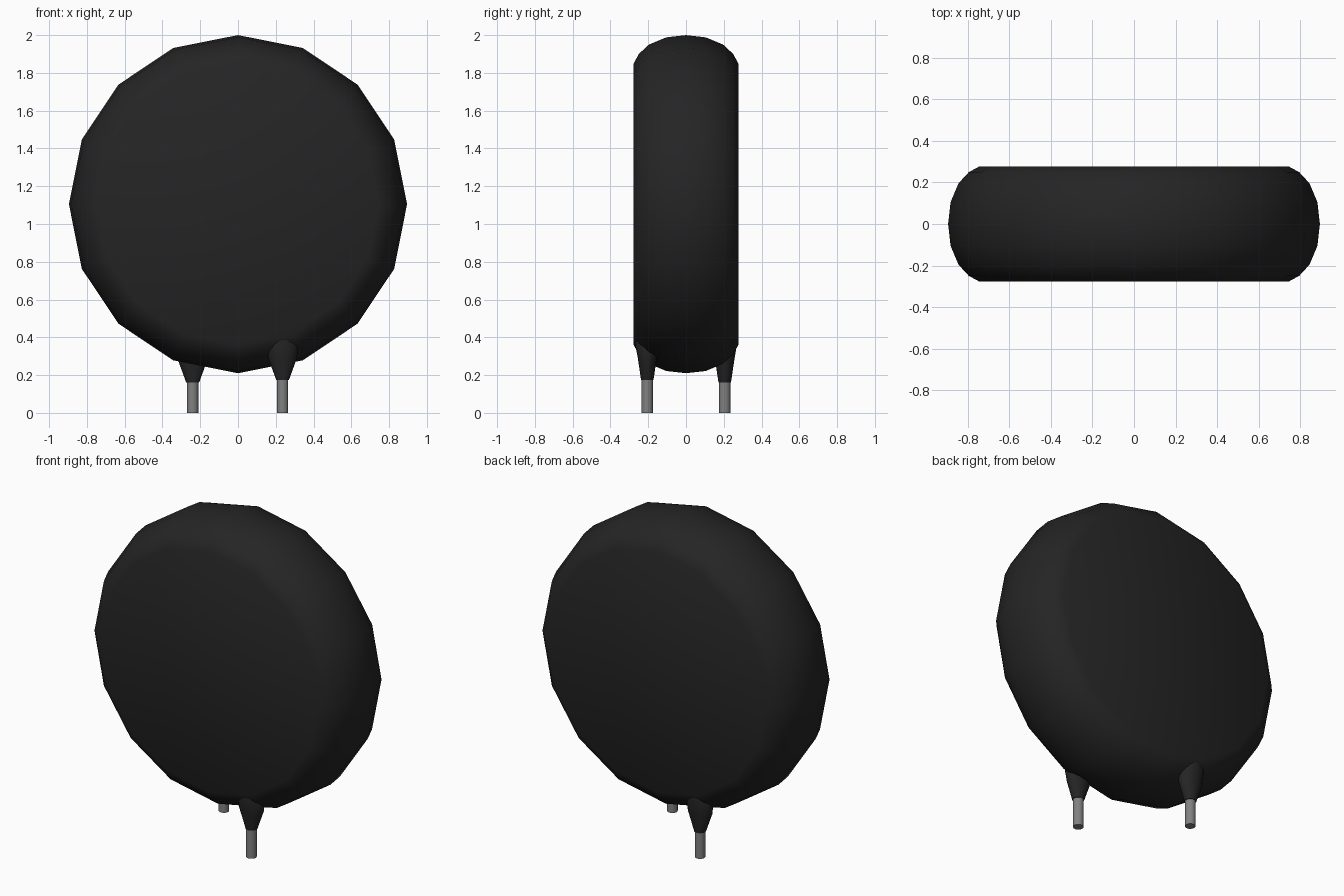
import bpy, bmesh, math
from mathutils import Matrix

if "Cube" in bpy.data.objects:
    bpy.data.objects.remove(bpy.data.objects["Cube"], do_unlink=True)


def material(name, rgb):
    mat = bpy.data.materials.new(name)
    mat.use_nodes = True
    mat.diffuse_color = (*rgb, 1)
    bsdf = mat.node_tree.nodes["Principled BSDF"]
    bsdf.inputs["Base Color"].default_value = (*rgb, 1)
    bsdf.inputs["Roughness"].default_value = 0.6
    return mat


black = material("black coating", (0.018, 0.018, 0.018))
metal = material("grey metal", (0.22, 0.22, 0.22))


def stacked_rings(name, rings, sides, mat, matrix, angle=35):
    """Capped solid from (radius x, radius y, height) rings along local z."""
    bm = bmesh.new()
    loops = []
    for rx, ry, h in rings:
        loops.append([bm.verts.new((rx * math.cos(math.tau * i / sides),
                                    ry * math.sin(math.tau * i / sides), h))
                      for i in range(sides)])
    for a, b in zip(loops, loops[1:]):
        for i in range(sides):
            j = (i + 1) % sides
            bm.faces.new((a[i], a[j], b[j], b[i]))
    bm.faces.new(loops[0][::-1])
    bm.faces.new(loops[-1])
    bm.transform(matrix)
    bmesh.ops.recalc_face_normals(bm, faces=bm.faces)
    mesh = bpy.data.meshes.new(name)
    bm.to_mesh(mesh)
    bm.free()
    mesh.materials.append(mat)
    obj = bpy.data.objects.new(name, mesh)
    bpy.context.collection.objects.link(obj)
    bpy.ops.object.select_all(action='DESELECT')
    obj.select_set(True)
    bpy.context.view_layer.objects.active = obj
    bpy.ops.object.shade_smooth_by_angle(angle=math.radians(angle))
    return obj


# Disc body: rounded rim, 16 sides, axis along y
half = [(0.745, 0.277), (0.795, 0.25), (0.845, 0.196), (0.883, 0.105), (0.895, 0)]
profile = [(r, r, -h) for r, h in half] + [(r, r, h) for r, h in half[-2::-1]]
stacked_rings("disc_body", profile, 16, black,
              Matrix.Translation((0, 0, 1.105)) @ Matrix.Rotation(math.pi / 2, 4, 'X'))

# Two leads, diagonally opposite, each with a flared coating collar
for side, x, y, base in (("front", 0.236, -0.205, 0.175), ("back", -0.24, 0.205, 0.16)):
    place = Matrix.Translation((x, y, 0))
    stacked_rings(side + "_collar",
                  [(0.034, 0.033, base), (0.076, 0.05, base + 0.115),
                   (0.083, 0.064, 0.36), (0.06, 0.055, 0.42)], 16, black, place)
    stacked_rings(side + "_pin", [(0.03, 0.03, 0), (0.03, 0.03, 0.3)], 16, metal, place)
